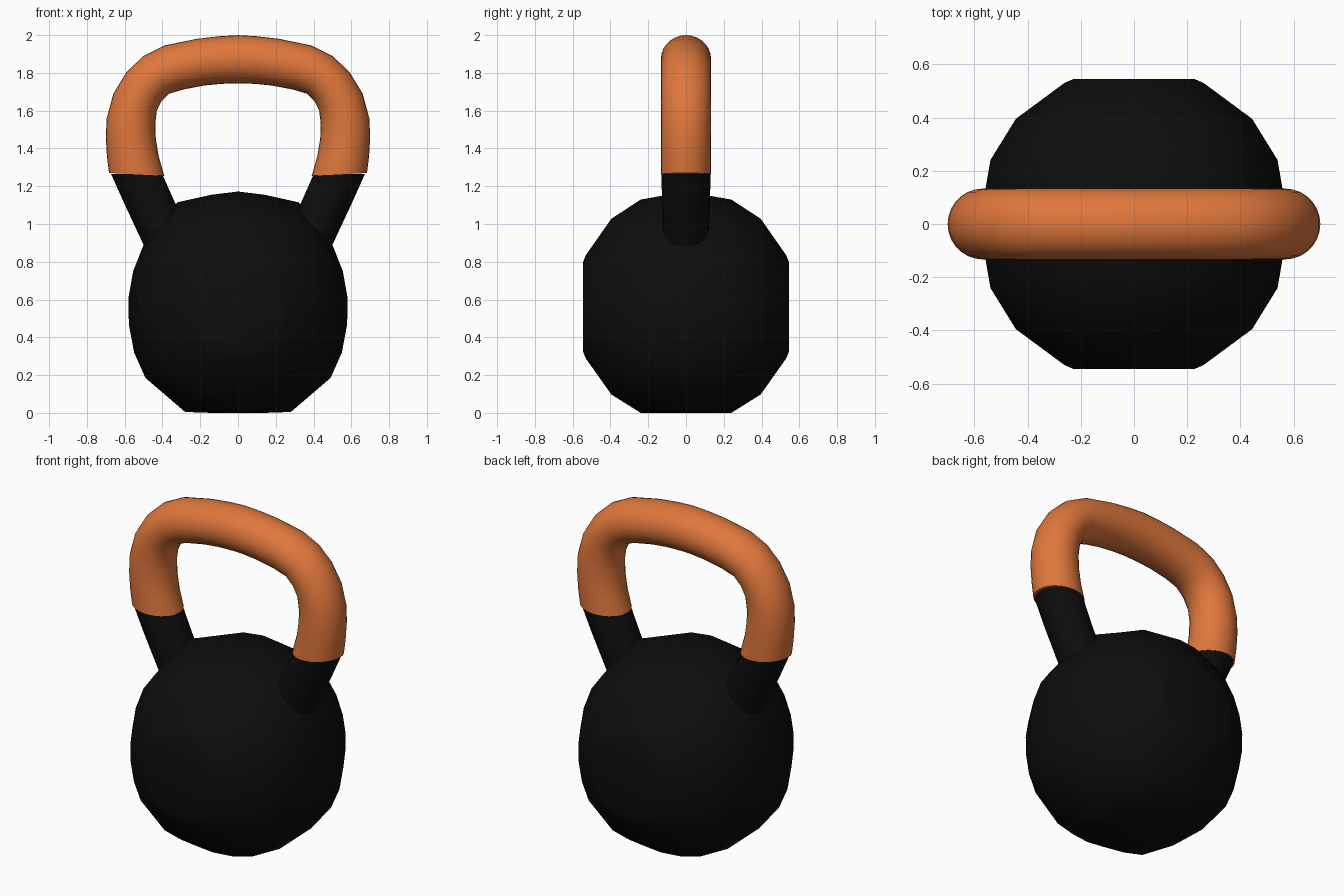
import bpy, bmesh, math
from mathutils import Vector

if "Cube" in bpy.data.objects:
    bpy.data.objects.remove(bpy.data.objects["Cube"])


def material(name, rgb):
    m = bpy.data.materials.new(name)
    m.diffuse_color = (*rgb, 1)
    m.use_nodes = True
    m.node_tree.nodes["Principled BSDF"].inputs["Base Color"].default_value = m.diffuse_color
    return m


black = material("matte black", (0.004, 0.004, 0.004))
orange = material("orange grip", (0.74, 0.185, 0.045))


def loft(name, rings, mat, angle):
    """Skin closed rings of equal point count and cap both ends."""
    bm = bmesh.new()
    loops = [[bm.verts.new(p) for p in ring] for ring in rings]
    for a, b in zip(loops, loops[1:]):
        for i in range(len(a)):
            j = (i + 1) % len(a)
            bm.faces.new((a[i], a[j], b[j], b[i]))
    bm.faces.new(loops[0])
    bm.faces.new(loops[-1])
    bmesh.ops.recalc_face_normals(bm, faces=bm.faces)
    me = bpy.data.meshes.new(name)
    bm.to_mesh(me)
    bm.free()
    me.materials.append(mat)
    ob = bpy.data.objects.new(name, me)
    bpy.context.collection.objects.link(ob)
    bpy.ops.object.select_all(action='DESELECT')
    ob.select_set(True)
    bpy.context.view_layer.objects.active = ob
    bpy.ops.object.shade_smooth_by_angle(angle=math.radians(angle))
    return ob


def tube_ring(outer, inner, depth, sides=28):
    """Elliptical ring spanning an outer and an inner point in the xz plane."""
    o, i = Vector((outer[0], 0, outer[1])), Vector((inner[0], 0, inner[1]))
    c, h = (o + i) / 2, (o - i) / 2
    return [c + h * math.cos(t) + Vector((0, depth * math.sin(t), 0))
            for t in (2 * math.pi * k / sides for k in range(sides))]


# Body: xz outline shrunk along y, with flat front, back and base
CZ = 0.56
half = [(0.14, 1.155), (0.32, 1.07), (0.42, 1.0), (0.50, 0.89), (0.555, 0.75),
        (0.58, 0.61), (0.578, 0.47), (0.55, 0.32), (0.49, 0.185),
        (0.28, 0.005), (0.14, -0.03)]
outline = [(0, 1.172)] + half + [(0, -0.045)] + [(-x, z) for x, z in reversed(half)]
profile = [(0.545, 0.39), (0.53, 0.45), (0.395, 0.765), (0.24, 0.93)]
steps = [(-y, s) for y, s in profile] + [(0, 1)] + [(y, s) for y, s in reversed(profile)]
body_rings = []
for y, s in steps:
    ring = []
    for x, z in outline:
        # raised blend beside the handle roots
        lift = 0.045 if y == 0 and abs(x) == 0.32 else 0
        ring.append((x * s, y, max(0, CZ + (z - CZ) * s + lift)))
    body_rings.append(ring)
loft("body", body_rings, black, 35)

# Legs: tapered black roots from the body up to the grip
leg = [((0.44, 0.76), (0.20, 0.87), 0.115),
       ((0.50, 0.89), (0.265, 0.99), 0.12),
       ((0.605, 1.115), (0.335, 1.115), 0.127),
       ((0.672, 1.265), (0.40, 1.262), 0.130)]
for side, sx in (("right", 1), ("left", -1)):
    loft(side + "_leg",
         [tube_ring((o[0] * sx, o[1]), (i[0] * sx, i[1]), d) for o, i, d in leg],
         black, 40)

# Grip: orange arch, mirrored about x = 0
arch = [((0.683, 1.27), (0.39, 1.255)), ((0.694, 1.36), (0.42, 1.36)),
        ((0.70, 1.46), (0.435, 1.45)), ((0.695, 1.56), (0.438, 1.53)),
        ((0.66, 1.69), (0.43, 1.60)), ((0.59, 1.805), (0.405, 1.65)),
        ((0.50, 1.89), (0.365, 1.69)), ((0.39, 1.945), (0.29, 1.712)),
        ((0.22, 1.98), (0.18, 1.733)), ((0.10, 1.994), (0.09, 1.742))]
path = arch + [((0, 2.0), (0, 1.745))] + [((-o[0], o[1]), (-i[0], i[1]))
                                          for o, i in reversed(arch)]
loft("grip", [tube_ring(o, i, 0.133) for o, i in path], orange, 50)
